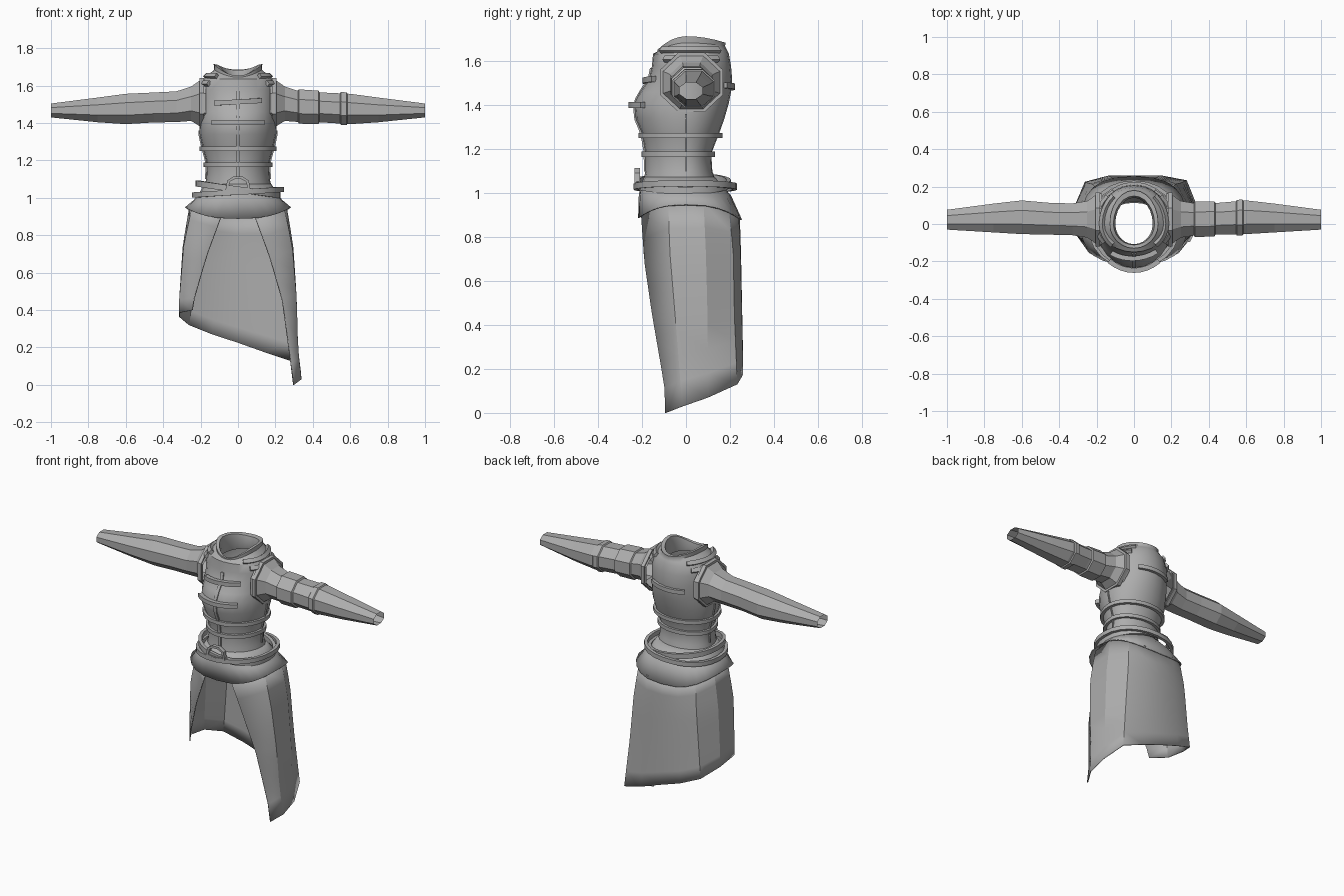
import bpy, bmesh, math
from mathutils import Vector

if "Cube" in bpy.data.objects:
    bpy.data.objects.remove(bpy.data.objects["Cube"])

cloth = bpy.data.materials.new("grey cloth")
cloth.diffuse_color = (0.42, 0.42, 0.42, 1)
cloth.use_nodes = True
cloth.node_tree.nodes["Principled BSDF"].inputs["Base Color"].default_value = cloth.diffuse_color
PI = math.pi


def finish(name, bm, smooth=None, thick=0):
    bmesh.ops.recalc_face_normals(bm, faces=bm.faces)
    me = bpy.data.meshes.new(name)
    bm.to_mesh(me)
    bm.free()
    me.materials.append(cloth)
    ob = bpy.data.objects.new(name, me)
    bpy.context.collection.objects.link(ob)
    if thick:
        mod = ob.modifiers.new("thickness", 'SOLIDIFY')
        mod.thickness = thick
        mod.offset = -1
    if smooth:
        bpy.ops.object.select_all(action='DESELECT')
        bpy.context.view_layer.objects.active = ob
        ob.select_set(True)
        bpy.ops.object.shade_smooth_by_angle(angle=math.radians(smooth))
    return ob


def loft(name, rings, closed=True, smooth=None, thick=0):
    """Skin a list of equally long point rows."""
    bm = bmesh.new()
    vs = [[bm.verts.new(p) for p in r] for r in rings]
    n = len(vs[0])
    for a, b in zip(vs, vs[1:]):
        for i in range(n if closed else n - 1):
            j = (i + 1) % n
            bm.faces.new((a[i], a[j], b[j], b[i]))
    return finish(name, bm, smooth, thick)


def sweep(name, frames, t, h, closed=False, smooth=35):
    """Sweep a rectangle along frames of (point, outward, up)."""
    bm = bmesh.new()
    vs = []
    for p, o, u in frames:
        p, o, u = Vector(p), Vector(o).normalized(), Vector(u).normalized()
        vs.append([bm.verts.new(p + o * t * a + u * h * b)
                   for a, b in ((-1, -1), (1, -1), (1, 1), (-1, 1))])
    for a, b in zip(vs, vs[1:] + (vs[:1] if closed else [])):
        for i in range(4):
            j = (i + 1) % 4
            bm.faces.new((a[i], a[j], b[j], b[i]))
    if not closed:
        bm.faces.new(vs[0])
        bm.faces.new(vs[-1])
    return finish(name, bm, smooth)


def oval(a, w, yf, yb, z, power=1.0):
    c, s = math.cos(a), math.sin(a)
    x = math.copysign(abs(c) ** power, c) * w
    y = math.copysign(abs(s) ** power, s) * (yf if s < 0 else yb)
    return Vector((x, y, z))


def angles(n):
    return [2 * PI * i / n - PI / 2 for i in range(n)]


# Torso sections: height, half width, front depth, back depth
TORSO = [(1.02, .19, .20, .15), (1.10, .17, .185, .12), (1.18, .165, .185, .115),
         (1.27, .19, .20, .15), (1.34, .205, .23, .175), (1.41, .205, .235, .195),
         (1.46, .20, .21, .205), (1.52, .20, .167, .21), (1.58, .20, .155, .205),
         (1.635, .185, .15, .195), (1.665, .15, .14, .185)]


def section(z):
    for a, b in zip(TORSO, TORSO[1:]):
        if z <= b[0]:
            f = (z - a[0]) / (b[0] - a[0])
            return [p + (q - p) * f for p, q in zip(a, b)][1:]
    return TORSO[-1][1:]


def surf(z, a, off=0.0):
    w, f, b = section(z)
    return oval(a, w + off, f + off, b + off, z)


def outward(a):
    return (math.cos(a), math.sin(a), 0)


# Torso with raised collar that dips at the front
rows = [[oval(a, w, f, b, z) for a in angles(24)] for z, w, f, b in TORSO[:-1]]
for z, w, f, b, df, db in ((1.665, .15, .14, .185, .025, .01), (1.685, .128, .13, .178, .04, .015),
                           (1.715, .13, .13, .18, .062, .03), (1.712, .11, .112, .15, .062, .03),
                           (1.66, .10, .108, .14, .05, .02), (1.60, .11, .11, .15, 0, 0)):
    rows.append([oval(a, w, f, b, z - (df if math.sin(a) < 0 else db) * math.sin(a) ** 2)
                 for a in angles(24)])
loft("torso", rows, smooth=40)

# Waist bands
for name, z in (("upper_waist_band", 1.263), ("lower_waist_band", 1.178)):
    sweep(name, [(surf(z, a, .008), outward(a), (0, 0, 1)) for a in angles(24)], .01, .012, True)

# Front placket and side seams
for name, a, z0, z1, h in (("placket", -PI / 2, 1.10, 1.57, .010),
                           ("right_seam", 0, 1.10, 1.36, .004), ("left_seam", PI, 1.10, 1.36, .004)):
    zs = [z0 + (z1 - z0) * i / 10 for i in range(11)]
    sweep(name, [(surf(z, a, .002), outward(a), (-math.sin(a), math.cos(a), 0)) for z in zs], .005, h)

# Chest and back bars
for name, z, half, tilt, side, off in (("upper_chest_bar", 1.513, .115, .06, -1, .012),
                                       ("lower_chest_bar", 1.402, .125, .0, -1, .014),
                                       ("back_bar", 1.485, .11, .06, 1, .004)):
    fr = []
    for i in range(9):
        x = half * (i / 4 - 1)
        zz = z + tilt * x
        a = side * math.acos(x / section(zz)[0])
        fr.append((surf(zz, a, off), outward(a), (0, 0, 1)))
    sweep(name, fr, .013, .013)

# Shoulder bars
for s, side in ((1, "right"), (-1, "left")):
    for name, z, lo, hi in (("inner", 1.652, -48, 50), ("outer", 1.612, -38, 45)):
        fr = []
        for i in range(9):
            a = math.radians(lo + (hi - lo) * i / 8)
            p = surf(z, a, .006)
            c, d = math.cos(a), math.sin(a)
            fr.append(((p.x * s, p.y, p.z), (c * s, d, .9), (-c * s * .9, -d * .9, 1)))
        sweep(f"{side}_{name}_shoulder_bar", fr, .010, .013)

# Sleeves: x, centre z, half height, centre y, half depth
SLEEVE = [(.17, 1.505, .128, .025, .14), (.205, 1.505, .122, .025, .13), (.25, 1.503, .092, .025, .098),
          (.33, 1.487, .082, .025, .085), (.45, 1.483, .08, .028, .085), (.60, 1.475, .081, .036, .09),
          (.75, 1.47, .066, .032, .077), (1.0, 1.467, .037, .023, .053)]


def sleeve_ring(x, s, grow=0.0):
    for a, b in zip(SLEEVE, SLEEVE[1:]):
        if x <= b[0]:
            f = (x - a[0]) / (b[0] - a[0])
            _, zc, rz, yc, ry = [p + (q - p) * f for p, q in zip(a, b)]
            break
    k = 1 / math.cos(PI / 8)
    return [(s * x, yc + (ry + grow) * k * math.cos(t), zc + (rz + grow) * k * math.sin(t))
            for t in (PI / 8 + i * PI / 4 for i in range(8))]


for s, side in ((1, "right"), (-1, "left")):
    loft(f"{side}_sleeve", [sleeve_ring(r[0], s) for r in SLEEVE])
    ring = sleeve_ring(.195, s, .004)
    sweep(f"{side}_armhole_trim", [(p, (0, p[1] - .025, p[2] - 1.505), (1, 0, 0)) for p in ring],
          .008, .012, True, None)

# Raised upper-arm guard and elbow band on one sleeve
loft("arm_guard", [sleeve_ring(x, 1, g) for x, g in ((.32, 0), (.325, .009), (.43, .009), (.435, 0))])
loft("elbow_band", [sleeve_ring(x, 1, g) for x, g in ((.545, 0), (.55, .007), (.58, .007), (.585, 0))])

# Hip flap with pointed front and back
rows = [[oval(a, w, f, b, z, p) for a in angles(24)] for z, w, f, b, p in
        ((1.075, .178, .19, .13, 1), (1.03, .205, .208, .17, .95), (.99, .235, .215, .205, .85))]
hem = []
for a in angles(24):
    p = oval(a, .283, .218, .255, 0, .75)
    p.z = .95 - (.062 if p.y < 0 else .07) * abs(math.sin(a)) ** 2
    hem.append(p)
loft("hip_flap", rows + [hem], smooth=40, thick=.006)

# Two crossing belts and a buckle
for name, w, f, b, z, tilt, h in (("slanted_belt", .218, .222, .195, 1.045, -.032, .016),
                                  ("level_belt", .236, .228, .222, 1.03, .015, .014)):
    sweep(name, [(oval(a, w, f, b, z + tilt * math.cos(a), .92), outward(a), (0, 0, 1))
                 for a in angles(24)], .010, h, True)
loop = [(-.06, 1.045), (-.05, 1.09), (-.02, 1.108), (.02, 1.108), (.05, 1.09), (.06, 1.045)]
sweep("buckle", [((x, -.222, z), (0, -1, 0), (x, 0, z - 1.075)) for x, z in loop], .012, .008, True, None)

# Long skirt: columns of (z, x, y) from front edge to back centre, cut at a slanted hem
COLUMNS = [[(.905, .09, -.205), (.69, .17, -.19), (.45, .24, -.155), (.12, .285, -.098), (0, .30, -.095)],
           [(.955, .245, -.08), (.75, .29, -.075), (.45, .315, -.05), (.2, .32, -.03), (0, .343, -.015)],
           [(.955, .26, .08), (.75, .295, .09), (.45, .315, .098), (.2, .32, .1), (0, .345, .1)],
           [(.92, .205, .195), (.75, .225, .215), (.45, .25, .22), (.1, .285, .235)],
           [(.90, .11, .24), (.75, .12, .248), (.45, .13, .255), (.1, .145, .262)],
           [(.89, 0, .245), (.75, 0, .25), (.45, 0, .256), (.1, 0, .263)]]
HEM = {1: [0, .03, .07, .13, .175, .225], -1: [.40, .385, .365, .32, .27, .225]}


def column(col, z):
    for a, b in zip(col, col[1:]):
        if z >= b[0] - 1e-6:
            f = (a[0] - z) / (a[0] - b[0])
            return a[1] + (b[1] - a[1]) * f, a[2] + (b[2] - a[2]) * f
    return col[-1][1:]


order = [(1, i) for i in range(6)] + [(-1, i) for i in range(4, -1, -1)]
rows = []
for k in range(9):
    row = []
    for s, i in order:
        top = COLUMNS[i][0][0]
        z = top + (HEM[s][i] - top) * k / 8
        x, y = column(COLUMNS[i], z)
        row.append((s * x, y, z))
    rows.append(row)
loft("long_skirt", rows, closed=False, smooth=22, thick=.006)
